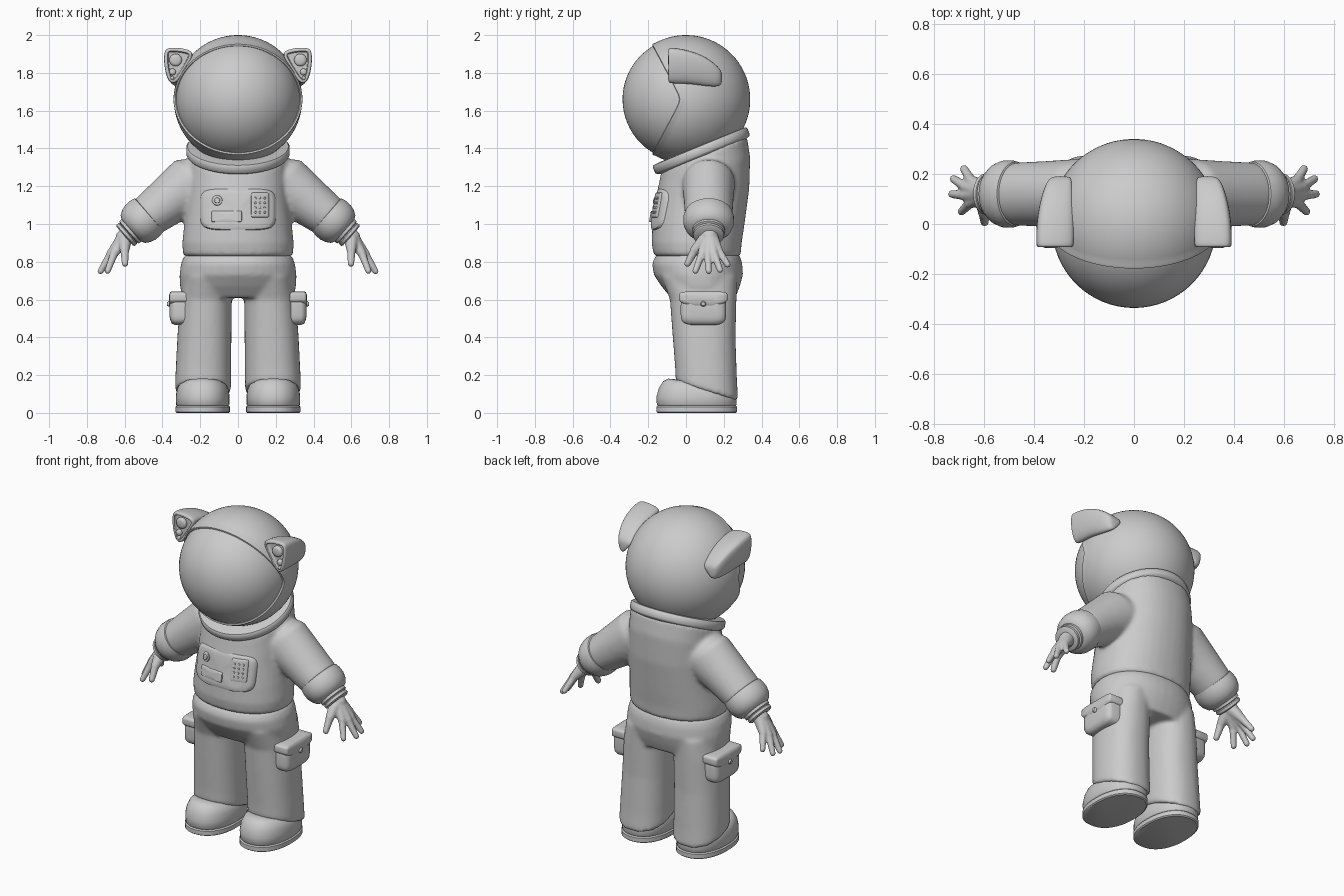
import bpy, bmesh
from math import sin, cos, pi, acos, atan, sqrt, copysign
from mathutils import Vector, Matrix

old = bpy.data.objects.get("Cube")
if old:
    bpy.data.objects.remove(old)

grey = bpy.data.materials.new("suit_grey")
grey.use_nodes = True
grey.diffuse_color = (0.6, 0.6, 0.6, 1)
grey.node_tree.nodes["Principled BSDF"].inputs["Base Color"].default_value = grey.diffuse_color

X, Y, Z = Vector((1, 0, 0)), Vector((0, 1, 0)), Vector((0, 0, 1))


def skin_rings(bm, rings, caps=True):
    """Bridge successive rings of points with quads."""
    rows = [[bm.verts.new(p) for p in r] for r in rings]
    n = len(rows[0])
    for a, b in zip(rows, rows[1:]):
        for i in range(n):
            bm.faces.new((a[i], a[(i + 1) % n], b[(i + 1) % n], b[i]))
    if caps:
        bm.faces.new(rows[0])
        bm.faces.new(rows[-1])
    return rows


def loft(bm, rings, u=X, v=Y, p=2.0, n=40):
    """Rings are (centre, half width, half depth, optional tilt)."""
    out = []
    for c, ru, rv, *tilt in rings:
        row = []
        for i in range(n):
            a = 2 * pi * (i + 0.5) / n
            s = copysign(abs(cos(a)) ** (2 / p), cos(a)) * ru
            t = copysign(abs(sin(a)) ** (2 / p), sin(a)) * rv
            row.append(Vector(c) + u * s + v * t + Z * (t * tilt[0] if tilt else 0))
        out.append(row)
    return skin_rings(bm, out)


def stack(bm, rows, p=2.2):
    """Upright loft from (z, x centre, half width, front y, back y, tilt)."""
    loft(bm, [((x, (f + b) / 2, z), w, (b - f) / 2, t) for z, x, w, f, b, t in rows], p=p)


def blobs(bm, a, b, ra, rb, n=9):
    for i in range(n):
        t = i / (n - 1)
        m = Matrix.Translation(Vector(a).lerp(Vector(b), t))
        bmesh.ops.create_icosphere(bm, subdivisions=2, radius=ra + (rb - ra) * t, matrix=m)


def finish(name, bm, mirror=False, voxel=0, smooth=0, subsurf=0, angle=40):
    bmesh.ops.recalc_face_normals(bm, faces=bm.faces)
    me = bpy.data.meshes.new(name)
    bm.to_mesh(me)
    bm.free()
    ob = bpy.data.objects.new(name, me)
    bpy.context.collection.objects.link(ob)
    me.materials.append(grey)
    if mirror:
        ob.modifiers.new("Mirror", "MIRROR").use_mirror_merge = False
    if voxel:
        m = ob.modifiers.new("Remesh", "REMESH")
        m.mode, m.voxel_size, m.use_smooth_shade = "VOXEL", voxel, True
        m = ob.modifiers.new("Smooth", "SMOOTH")
        m.factor, m.iterations = 0.5, smooth
    if subsurf:
        ob.modifiers.new("Subsurf", "SUBSURF").levels = subsurf
        ob.modifiers["Subsurf"].render_levels = subsurf
    bpy.ops.object.select_all(action="DESELECT")
    ob.select_set(True)
    bpy.context.view_layer.objects.active = ob
    if voxel or subsurf:
        bpy.ops.object.shade_smooth()
    else:
        bpy.ops.object.shade_smooth_by_angle(angle=angle * pi / 180)
    return ob


# Visor globe and helmet shell with a swept-back opening
HEAD = Vector((0, 0, 1.66))
bm = bmesh.new()
bmesh.ops.create_uvsphere(bm, u_segments=64, v_segments=32, radius=0.328,
                          matrix=Matrix.Translation(HEAD + Vector((0, -0.008, 0))))
finish("visor", bm)


def head_ring(r, lift, t):
    row = []
    for i in range(96):
        a = 2 * pi * i / 96
        b = 0.54 * sqrt(sin(a) ** 2 + 0.004)
        edge = acos(0.07 / sqrt(1 + b * b)) - atan(b) + lift
        th = edge + (pi - 0.02 - edge) * t
        row.append(HEAD + r * Vector((sin(th) * cos(a), -cos(th), sin(th) * sin(a))))
    return row


bm = bmesh.new()
lip = [head_ring(0.315, 0.03, 0), head_ring(0.334, 0, 0), head_ring(0.342, 0.01, 0), head_ring(0.342, 0.04, 0)]
skin_rings(bm, lip + [head_ring(0.34, 0.06, k / 28) for k in range(29)])
finish("helmet_shell", bm)

# Tilted neck ring
tilt = Matrix.Rotation(0.39, 3, "X")
up = tilt @ Z
bm = bmesh.new()
base = Vector((0, 0.08, 1.39))
loft(bm, [(base + up * h, r, r * 0.99) for h, r in
          ((-0.035, 0.25), (-0.026, 0.268), (-0.018, 0.274), (0.014, 0.274), (0.023, 0.267), (0.026, 0.22))],
     v=tilt @ Y, n=64)
finish("neck_ring", bm)

# Jacket: torso and both sleeves blended together
bm = bmesh.new()
stack(bm, [(0.825, 0, 0.27, -0.15, 0.275, 0), (0.84, 0, 0.292, -0.172, 0.29, 0),
           (0.90, 0, 0.295, -0.182, 0.295, 0), (1.0, 0, 0.285, -0.178, 0.31, 0),
           (1.15, 0, 0.27, -0.165, 0.335, 0.15), (1.28, 0, 0.265, -0.145, 0.34, 0.3),
           (1.375, 0, 0.26, -0.13, 0.322, 0.41)])
for s in (1, -1):
    loft(bm, [((s * x, 0.12, z), r, d) for x, z, r, d in
              ((0.12, 1.25, 0.13, 0.13), (0.23, 1.215, 0.16, 0.14), (0.35, 1.135, 0.133, 0.132),
               (0.47, 1.045, 0.114, 0.126), (0.5, 1.02, 0.10, 0.11))],
         u=Vector((0.64 * s, 0, 0.77)))
finish("jacket", bm, voxel=0.012, smooth=7)

# Trousers: hips and legs blended together
bm = bmesh.new()
stack(bm, [(0.85, 0, 0.26, -0.14, 0.27, 0), (0.825, 0, 0.288, -0.165, 0.288, 0), (0.79, 0, 0.302, -0.18, 0.298, 0),
           (0.73, 0, 0.31, -0.17, 0.302, 0), (0.67, 0, 0.308, -0.13, 0.285, 0), (0.61, 0, 0.29, -0.08, 0.262, 0)])
for s in (1, -1):
    stack(bm, [(0.72, s * 0.16, 0.13, -0.13, 0.27, 0), (0.6, s * 0.17, 0.137, -0.085, 0.267, 0),
               (0.4, s * 0.178, 0.143, -0.07, 0.262, 0), (0.2, s * 0.184, 0.147, -0.057, 0.27, -0.2),
               (0.125, s * 0.185, 0.148, -0.055, 0.276, -0.31), (0.115, s * 0.185, 0.142, -0.05, 0.27, -0.31)], p=2.3)
finish("trousers", bm, voxel=0.012, smooth=6)

# Boots and soles
bm = bmesh.new()
stack(bm, [(0.035, 0.187, 0.136, -0.148, 0.262, 0), (0.045, 0.187, 0.142, -0.155, 0.268, 0),
           (0.085, 0.187, 0.143, -0.157, 0.268, 0), (0.12, 0.187, 0.138, -0.145, 0.262, -0.05),
           (0.145, 0.187, 0.126, -0.122, 0.25, -0.12), (0.155, 0.187, 0.105, -0.095, 0.235, -0.16),
           (0.155, 0.187, 0.07, -0.05, 0.2, -0.18)], p=2.25)
finish("boot", bm, mirror=True, angle=60)
bm = bmesh.new()
stack(bm, [(0, 0.187, 0.138, -0.15, 0.264, 0), (0.006, 0.187, 0.145, -0.158, 0.271, 0),
           (0.032, 0.187, 0.145, -0.158, 0.271, 0), (0.038, 0.187, 0.138, -0.15, 0.264, 0)], p=2.25)
finish("boot_sole", bm, mirror=True)

# Puffed cuffs and wrist rings along the forearm
ARM, SIDE = Vector((0.75, 0, -0.66)), Vector((0.66, 0, 0.75))
elbow = Vector((0.475, 0.12, 1.045))


def forearm(name, rows):
    bm = bmesh.new()
    loft(bm, [(elbow + ARM * d, r, r * 1.1) for d, r in rows], u=SIDE)
    finish(name, bm, mirror=True, angle=50)


forearm("cuff", [(-0.01, 0.105), (-0.005, 0.117), (0.02, 0.122), (0.055, 0.122), (0.085, 0.113), (0.11, 0.097), (0.122, 0.075)])
for k in range(2):
    d = 0.115 + k * 0.025
    forearm("wrist_ring_%d" % (k + 1), [(d, 0.068), (d + 0.005, 0.079 - k * 0.005), (d + 0.02, 0.079 - k * 0.005), (d + 0.026, 0.066)])

# Gloves: spread fingers fused into a palm
bm = bmesh.new()
wrist = Vector((0.59, 0.125, 0.94))
blobs(bm, wrist - ARM * 0.03, wrist + ARM * 0.02, 0.052, 0.045, 4)
for knuckle, tip in (((0.655, 0.085, 0.845), (0.69, 0.05, 0.752)), ((0.675, 0.115, 0.84), (0.728, 0.12, 0.75)),
                     ((0.672, 0.148, 0.845), (0.722, 0.18, 0.757)), ((0.65, 0.172, 0.86), (0.68, 0.22, 0.785))):
    blobs(bm, wrist.lerp(Vector(knuckle), 0.2), knuckle, 0.04, 0.024)
    blobs(bm, knuckle, tip, 0.022, 0.017, 12)
blobs(bm, (0.60, 0.095, 0.91), (0.60, 0.045, 0.86), 0.038, 0.025)
blobs(bm, (0.60, 0.045, 0.86), (0.598, 0.008, 0.79), 0.024, 0.018)
finish("glove", bm, mirror=True, voxel=0.006, smooth=4)


# Chest control panel, bent around the torso
def panel_plate(name, x, z, w, h, height, p=6, edge=0.006, back=0.006):
    bm = bmesh.new()
    rows = [(-back, 0), (height - edge, 0), (height - edge * 0.3, edge * 0.3), (height, edge)]
    rings = [((x, -d, z), w - e, h - e) for d, e in rows]
    rings += [((x, -height, z), w * k, h * k) for k in (0.7, 0.35, 0.02)]
    loft(bm, rings, v=Z, p=p, n=32)
    for v in bm.verts:
        v.co.y += -0.195 + (v.co.z - 0.97) * 0.17 + 1.3 * v.co.x ** 2
    finish(name, bm)


panel_plate("control_panel", 0, 1.078, 0.2, 0.112, 0, p=5, edge=0.018, back=0.08)
panel_plate("panel_label", -0.06, 1.04, 0.08, 0.03, 0.008, p=14)
panel_plate("keypad", 0.117, 1.1, 0.047, 0.066, 0.008, p=14)
panel_plate("knob_base", -0.11, 1.125, 0.027, 0.027, 0.008, p=2)
panel_plate("knob", -0.11, 1.125, 0.015, 0.015, 0.018, p=2)
for i in range(3):
    for j in range(4):
        panel_plate("key_%d_%d" % (i, j), 0.092 + i * 0.025, 1.062 + j * 0.025, 0.006, 0.006, 0.013, p=2, edge=0.003)


# Thigh pockets with pointed flaps and buttons
def pocket_part(name, z, w, h, x0, x1, p, edge, point=0):
    bm = bmesh.new()
    rows = [(x0, 0), (x1 - edge, 0), (x1 - edge * 0.3, edge * 0.3), (x1, edge), (x1 + 0.004, w * 0.35)]
    loft(bm, [((x, 0.092, z), w - e, h - min(e, h * 0.6)) for x, e in rows], u=Y, v=Z, p=p)
    for v in bm.verts:
        if v.co.z < z:
            v.co.z -= point * (1 - abs(v.co.y - 0.092) / w)
    finish(name, bm, mirror=True, angle=50)


pocket_part("thigh_pocket", 0.545, 0.12, 0.08, 0.26, 0.358, 4.5, 0.025)
pocket_part("pocket_flap", 0.613, 0.128, 0.03, 0.27, 0.362, 5, 0.012, 0.04)
pocket_part("pocket_button", 0.577, 0.015, 0.015, 0.35, 0.372, 2, 0.004)

# Helmet lamp pods: rounded triangular housings with a recessed front
bm = bmesh.new()
rings = []
for y, inner, outer, top, low in ((-0.092, 0.215, 0.39, 1.932, 1.74), (-0.075, 0.21, 0.393, 1.936, 1.735),
                                  (0.02, 0.21, 0.39, 1.92, 1.735), (0.11, 0.22, 0.372, 1.885, 1.722),
                                  (0.175, 0.23, 0.348, 1.83, 1.722), (0.192, 0.24, 0.325, 1.80, 1.74)):
    w, h = outer - inner, top - low
    rings.append([Vector((inner + w * a, y, low + h * b)) for a, b in
                  ((0.12, 0.78), (0.2, 0.93), (0.55, 1), (0.9, 1), (1, 0.9), (1, 0.5), (0.88, 0.08), (0.68, 0), (0.45, 0.28))])
rows = skin_rings(bm, rings)
bmesh.ops.recalc_face_normals(bm, faces=bm.faces)
front = [f for f in bm.faces if set(f.verts) == set(rows[0])]
for thick, depth in ((0.014, 0), (0.004, 0), (0.003, -0.016), (0.006, 0)):
    bmesh.ops.inset_region(bm, faces=front, thickness=thick, depth=depth)
finish("lamp_pod", bm, mirror=True, subsurf=2)
for k, (x, z, r) in enumerate(((0.33, 1.868, 0.033), (0.347, 1.805, 0.018), (0.348, 1.773, 0.010))):
    bm = bmesh.new()
    loft(bm, [((x, y, z), r * s, r * s) for y, s in ((-0.06, 1), (-0.086, 1), (-0.092, 0.9), (-0.096, 0.5))], v=Z, n=24)
    finish("lamp_%d" % (k + 1), bm, mirror=True, angle=50)
